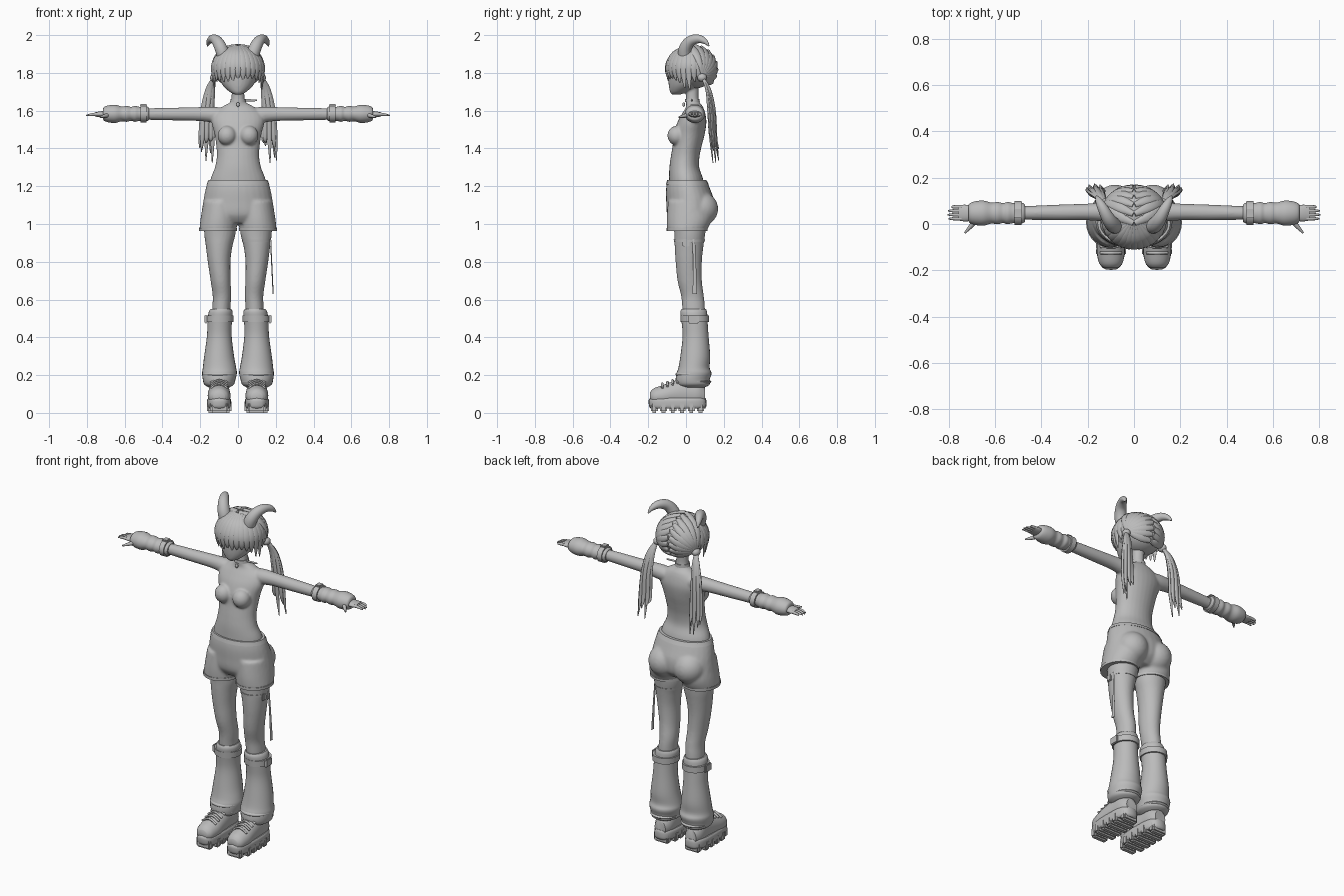
import bpy, bmesh, math, random
from mathutils import Vector, Matrix

random.seed(4)
if "Cube" in bpy.data.objects:
    bpy.data.objects.remove(bpy.data.objects["Cube"])

X, Y, Z = Vector((1, 0, 0)), Vector((0, 1, 0)), Vector((0, 0, 1))
SIDES = (("left", 1), ("right", -1))

grey = bpy.data.materials.new("plain grey")
grey.use_nodes = True
grey.diffuse_color = (0.5, 0.5, 0.5, 1)
grey.node_tree.nodes["Principled BSDF"].inputs["Base Color"].default_value = grey.diffuse_color
parts = []


def finish(name, bm):
    bmesh.ops.recalc_face_normals(bm, faces=bm.faces)
    mesh = bpy.data.meshes.new(name)
    bm.to_mesh(mesh)
    bm.free()
    mesh.materials.append(grey)
    obj = bpy.data.objects.new(name, mesh)
    bpy.context.scene.collection.objects.link(obj)
    parts.append(obj)
    return obj


def spline(points, steps):
    """Catmull-Rom samples through tuples of any length."""
    rows = [Vector(p) for p in points]
    rows = [rows[0]] + rows + [rows[-1]]
    out = []
    for a, b, c, d in zip(rows, rows[1:], rows[2:], rows[3:]):
        for k in range(steps):
            t = k / steps
            out.append(b + (c - a) * (t / 2) + (a * 2 - b * 5 + c * 4 - d) * (t * t / 2)
                       + (b * 3 - a - c * 3 + d) * (t ** 3 / 2))
    return out + [rows[-1]]


def tube(name, points, ref=X, axis=None, s=1, sides=28, steps=4, square=2):
    """Loft of ellipses; each point is x, y, z, radius along ref, other radius."""
    rows = spline(points, steps)
    bm = bmesh.new()
    rings = []
    for i, row in enumerate(rows):
        here = Vector(row[:3])
        ahead, behind = rows[min(i + 1, len(rows) - 1)], rows[max(i - 1, 0)]
        along = axis or (Vector(ahead[:3]) - Vector(behind[:3])).normalized()
        u = (ref - along * ref.dot(along)).normalized()
        v = along.cross(u)
        ring = []
        for k in range(sides):
            angle = math.tau * k / sides
            c, n = (math.copysign(abs(f) ** (2 / square), f) for f in (math.cos(angle), math.sin(angle)))
            p = here + u * c * max(row[3], .001) + v * n * max(row[4], .001)
            ring.append(bm.verts.new((p.x * s, p.y, p.z)))
        rings.append(ring)
    for a, b in zip(rings, rings[1:]):
        for k in range(sides):
            j = (k + 1) % sides
            bm.faces.new((a[k], a[j], b[j], b[k]))
    bm.faces.new(rings[0])
    bm.faces.new(rings[-1])
    return finish(name, bm)


def body_loft(name, rows, s=1, square=2):
    """Vertical loft; each row is z, centre x, half width, front y, back y."""
    points = [(x, (f + b) / 2, z, w, (b - f) / 2) for z, x, w, f, b in rows]
    return tube(name, points, X, Z, s, square=square)


def ball(name, centre, radii):
    bm = bmesh.new()
    place = Matrix.Translation(centre) @ Matrix.Diagonal((*radii, 1))
    bmesh.ops.create_uvsphere(bm, u_segments=36, v_segments=20, radius=1, matrix=place)
    return finish(name, bm)


def box(name, centre, size, bevel=.004, s=1):
    bm = bmesh.new()
    place = Matrix.Translation((centre[0] * s, *centre[1:])) @ Matrix.Diagonal((*size, 1))
    bmesh.ops.create_cube(bm, size=1, matrix=place)
    bmesh.ops.bevel(bm, geom=bm.edges[:], offset=bevel, segments=2, affect='EDGES')
    return finish(name, bm)


def fuse(name, objects, voxel, rounds):
    bpy.ops.object.select_all(action='DESELECT')
    for obj in objects:
        obj.select_set(True)
    for obj in objects[1:]:
        parts.remove(obj)
    bpy.context.view_layer.objects.active = objects[0]
    bpy.ops.object.join()
    objects[0].name = name
    remesh = objects[0].modifiers.new("blend", 'REMESH')
    remesh.mode = 'VOXEL'
    remesh.voxel_size = voxel
    remesh.use_smooth_shade = True
    soften = objects[0].modifiers.new("soften", 'SMOOTH')
    soften.factor, soften.iterations = .5, rounds


# Body: torso, neck, head, chest, arms and thighs blended into one skin
skin = [body_loft("torso", [
    (1.17, 0, .155, -.09, .1), (1.24, 0, .145, -.09, .09), (1.3, 0, .122, -.088, .07),
    (1.36, 0, .112, -.08, .072), (1.42, 0, .116, -.07, .085), (1.48, 0, .125, -.065, .1),
    (1.54, 0, .14, -.045, .108), (1.585, 0, .13, -.02, .102), (1.62, 0, .085, 0, .09),
    (1.645, 0, .042, 0, .072), (1.68, 0, .034, 0, .066), (1.76, 0, .034, 0, .07)]),
    body_loft("head", [
        (1.685, 0, .015, -.075, -.03), (1.7, 0, .045, -.085, .01), (1.74, 0, .085, -.092, .08),
        (1.8, 0, .108, -.093, .12), (1.87, 0, .1, -.08, .12), (1.91, 0, .05, -.03, .07)])]
for side, s in SIDES:
    skin.append(ball("chest", (.058 * s, -.048, 1.468), (.05, .05, .052)))
    skin.append(tube("arm", [
        (.05, .052, 1.575, .04, .035), (.12, .052, 1.578, .042, .042), (.2, .052, 1.582, .036, .037),
        (.32, .05, 1.582, .034, .034), (.46, .048, 1.582, .03, .031), (.7, .045, 1.58, .026, .02)],
        Y, X, s))
    skin.append(body_loft("thigh", [
        (1.04, .095, .085, -.07, .11), (.95, .096, .083, -.062, .102), (.88, .1, .07, -.06, .092),
        (.8, .1, .06, -.055, .084), (.7, .092, .053, -.045, .084), (.62, .085, .049, -.026, .094),
        (.56, .088, .048, -.02, .1), (.48, .092, .048, -.015, .1)], s))
fuse("body", skin, .006, 6)

# Shorts with a waistband and leg hems
cloth = [body_loft("hips", [
    (1.225, 0, .16, -.1, .112), (1.18, 0, .173, -.106, .13), (1.12, 0, .184, -.105, .15),
    (1.05, 0, .192, -.1, .145), (1.005, 0, .17, -.07, .1)])]
for side, s in SIDES:
    cloth.append(ball("seat", (.082 * s, .08, 1.08), (.088, .09, .09)))
    cloth.append(body_loft("short_leg", [
        (1.12, .092, .09, -.095, .12), (1.03, .101, .097, -.102, .135), (.968, .106, .099, -.1, .112)], s))
    body_loft(side + "_shorts_hem", [(.98, .106, .101, -.102, .115), (.964, .106, .101, -.102, .114)], s)
fuse("shorts", cloth, .008, 5)
body_loft("waistband", [(1.232, 0, .157, -.1, .108), (1.21, 0, .166, -.106, .12)])

# Hands and knitted sleeves
for side, s in SIDES:
    tube(side + "_palm", [(.69, .045, 1.582, .028, .017), (.725, .047, 1.581, .036, .016),
                          (.758, .048, 1.58, .033, .011)], Y, X, s)
    for i, reach in enumerate((.8, .806, .803, .788)):
        y = .023 + .017 * i
        tube(side + "_finger", [(.745, y, 1.582, .008, .009), (.78, y, 1.579, .007, .007),
                                (reach, y, 1.574, .003, .003)], Y, X, s, 10)
    tube(side + "_thumb", [(.68, .02, 1.58, .012, .012), (.705, -.01, 1.572, .01, .01),
                           (.73, -.038, 1.566, .004, .004)], Z, None, s, 10)
    sleeve = [(.47, .034), (.485, .042), (.52, .04), (.545, .045), (.565, .04), (.59, .045),
              (.615, .042), (.65, .051), (.685, .048), (.708, .04), (.715, .03)]
    tube(side + "_sleeve", [(x, .047, 1.583, r + .003, r - .003) for x, r in sleeve], Y, X, s)
    tube(side + "_sleeve_strap", [(x, .047, 1.583, .052, .046) for x in (.485, .515)], Y, X, s)
    box(side + "_sleeve_buckle", (.5, .045, 1.63), (.035, .04, .012), s=s)

# Leg warmers, their belts and buckles
for side, s in SIDES:
    body_loft(side + "_leg_warmer", [
        (.55, .09, .054, -.024, .106), (.53, .092, .064, -.03, .112), (.47, .097, .064, -.022, .115),
        (.4, .099, .066, -.018, .12), (.3, .1, .079, -.03, .128), (.24, .098, .088, -.04, .125),
        (.21, .098, .092, -.05, .135), (.175, .1, .086, -.055, .125), (.15, .1, .078, -.05, .125),
        (.135, .1, .055, -.03, .1)], s)
    body_loft(side + "_leg_belt", [(.515, .096, .073, -.03, .123), (.48, .097, .073, -.028, .123)], s)
    box(side + "_leg_buckle", (.17, .04, .497), (.014, .055, .045), s=s)
    for z, w in ((.205, .091), (.165, .084)):
        body_loft(side + "_cuff_fold", [(z + .012, .099, w - .01, -.046, .12), (z, .099, w, -.056, .134),
                                        (z - .012, .099, w - .01, -.046, .12)], s)

# Chunky shoes: upper, sole, lugs and laces
for side, s in SIDES:
    tube(side + "_shoe_upper", [
        (.1, -.19, .085, .03, .025), (.1, -.17, .085, .05, .045), (.1, -.12, .09, .06, .058),
        (.1, -.06, .1, .058, .07), (.1, 0, .105, .054, .082), (.1, .06, .1, .052, .075),
        (.1, .1, .09, .035, .045)], X, Y, s)
    body_loft(side + "_sole", [(.022, .1, .055, -.185, .1), (.035, .1, .063, -.195, .108),
                               (.065, .1, .064, -.198, .108), (.078, .1, .058, -.19, .103)], s, 3)
    for i in range(6):
        y = -.168 + i * .049
        wide = .095 if i in (0, 5) else .13
        box(side + "_lug", (.1, y, .03), (wide, .037, .06), .009, s)
    for i in range(4):
        y, z = -.125 + i * .027, .15 + i * .009
        tube(side + "_lace", [(.055, y, z - .018, .006, .006), (.1, y, z + .004, .007, .007),
                              (.145, y, z - .018, .006, .006)], Y, None, s, 8)
    body_loft(side + "_ankle_collar", [(.17, .1, .057, -.04, .095), (.15, .1, .06, -.05, .1)], s)

# Thigh strap with a hanging ribbon, left leg only
body_loft("thigh_strap", [(.918, .098, .077, -.065, .1), (.905, .099, .076, -.064, .098)])
box("thigh_buckle", (.172, 0, .9), (.012, .035, .04))
tube("hanging_ribbon", [(.172, .04, .92, .008, .003), (.178, .045, .8, .008, .003),
                        (.186, .047, .63, .012, .003)], Y, None, 1, 10)

# Choker with pendant and tie end
body_loft("choker", [(.012 + 1.65, 0, .039, -.005, .072), (1.645, 0, .042, -.006, .073)])
ball("pendant", (0, -.012, 1.632), (.009, .007, .012))
tube("choker_tie", [(.03, .03, 1.655, .006, .003), (.1, .035, 1.655, .005, .003)], Z, None, 1, 8)

# Hair cap
CENTRE, RADII = Vector((0, .027, 1.822)), Vector((.133, .128, .117))
ball("hair_cap", CENTRE + Vector((0, .015, .008)), RADII - Vector((0, .008, .004)))


def on_head(d, lift=1.0):
    return CENTRE + Vector(a * b for a, b in zip(d, RADII)) * lift


# Fringe and side locks follow the skull, then hang
for i in range(19):
    turn = math.radians(-108 + 12 * i)
    out = Vector((math.sin(turn), -math.cos(turn), 0))
    path = []
    for lean, width in ((76, .009), (45, .02), (15, .022), (-8, .019)):
        a = math.radians(lean)
        path.append((*on_head(out * math.cos(a) + Z * math.sin(a), 1.02), width, .008))
    drop = random.uniform(.03, .055) + .05 * max(0, abs(turn) - .6) * (abs(turn) < 1.6)
    x, y, z = path[-1][:3]
    path.append((x * .95, y + .006, z - drop, .003, .002))
    tube("fringe_lock", path, Z.cross(out), None, 1, 10, 3)

# Back hair swept from the parting to the ties
for side, s in SIDES:
    tie = Vector((.86, .42, -.28)).normalized()
    for i in range(9):
        a = math.radians(80 + 17 * i)
        start = Vector((.02, -math.cos(a), math.sin(a))).normalized()
        path = []
        for k, width in enumerate((.012, .021, .022, .016, .008)):
            path.append((*on_head(start.slerp(tie, k / 4), 1.06), width, .009))
        tube(side + "_swept_lock", path, start.cross(tie), None, s, 10, 3)
    ball(side + "_hair_tie", (.126 * s, .085, 1.775), (.022, .025, .022))

    # Pigtail strands
    for i in range(8):
        a = math.tau * i / 8
        dx, dy = .024 * math.cos(a), .015 * math.sin(a)
        low = 1.31 + random.uniform(0, .14)
        tube(side + "_pigtail_strand", [
            (.126, .085, 1.78, .008, .008), (.147 + dx / 2, .118 + dy / 2, 1.71, .014, .008),
            (.162 + dx, .135 + dy, 1.6, .013, .008), (.166 + dx * 1.3, .144 + dy, 1.46, .012, .007),
            (.17 + dx * 1.4, .158 + dy, low, .002, .002)], X, None, s, 10)

    # Curled horn
    tube(side + "_horn", [
        (.07, -.005, 1.87, .036, .036), (.088, -.005, 1.925, .034, .034), (.11, .022, 1.967, .029, .029),
        (.133, .065, 1.98, .023, .023), (.152, .1, 1.967, .015, .015), (.162, .122, 1.942, .003, .003)],
        X, None, s)

# Smooth shading with crisp hard edges
bpy.ops.object.select_all(action='DESELECT')
for obj in parts:
    obj.select_set(True)
bpy.context.view_layer.objects.active = parts[0]
bpy.ops.object.shade_smooth_by_angle(angle=math.radians(45))
